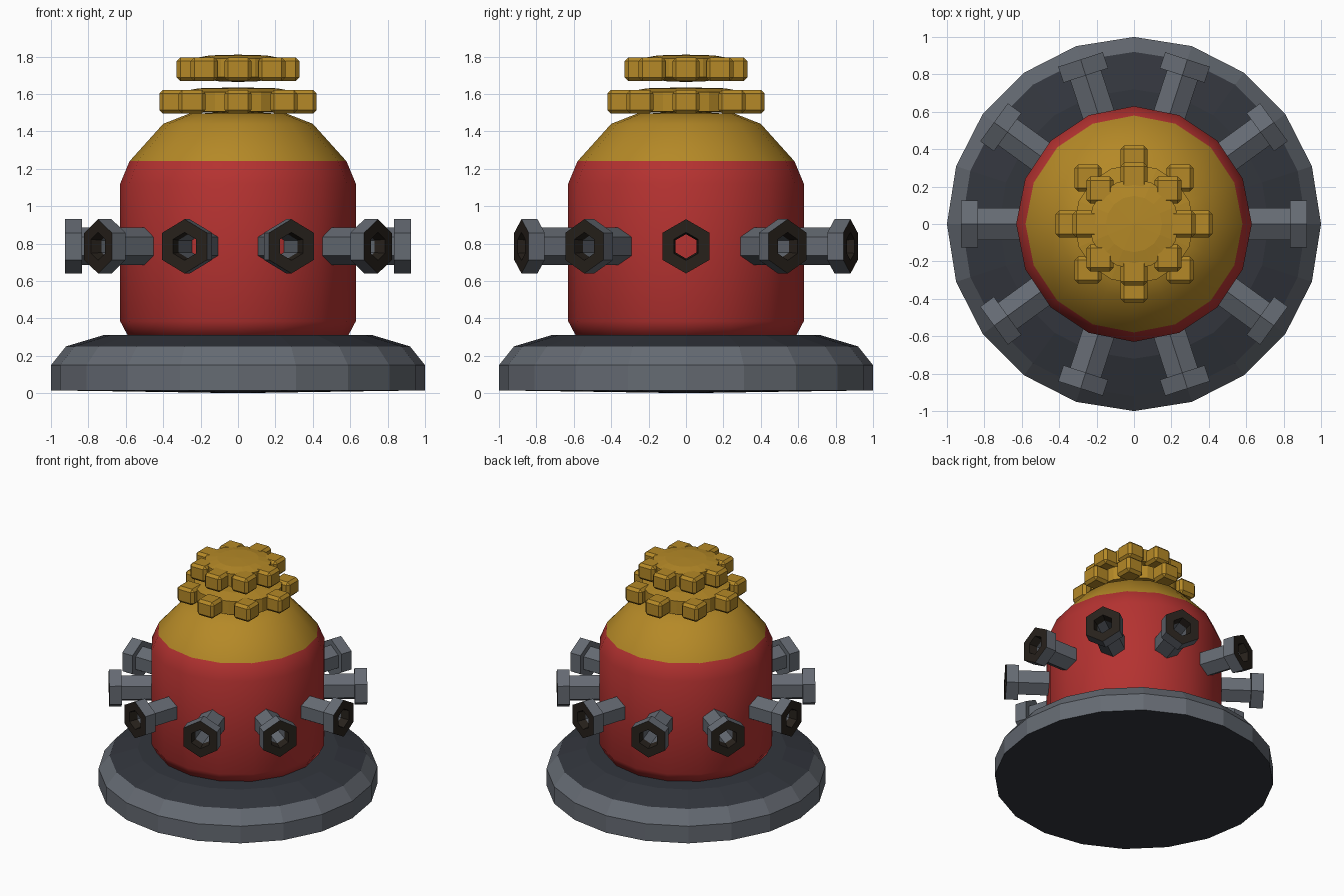
import bpy, bmesh, math
from mathutils import Matrix, Vector

if "Cube" in bpy.data.objects:
    bpy.data.objects.remove(bpy.data.objects["Cube"])


def material(name, rgb):
    m = bpy.data.materials.new(name)
    m.diffuse_color = (*rgb, 1)
    m.use_nodes = True
    m.node_tree.nodes["Principled BSDF"].inputs["Base Color"].default_value = m.diffuse_color
    return m


GREY = material("steel_grey", (0.13, 0.145, 0.17))
DARK = material("dark_steel", (0.032, 0.036, 0.046))
BLACK = material("bore_black", (0.02, 0.015, 0.011))
RED = material("red_paint", (0.46, 0.032, 0.03))
GOLD = material("gold_paint", (0.46, 0.25, 0.02))


def lathe(bm, profile, sides, slots=None, closed=False):
    """Revolve (radius, height) points about z; slots = material index per band."""
    rings = []
    for r, z in profile:
        if r == 0:
            rings.append([bm.verts.new((0, 0, z))] * sides)
        else:
            rings.append([bm.verts.new((r * math.cos(2 * math.pi * i / sides),
                                        r * math.sin(2 * math.pi * i / sides), z))
                          for i in range(sides)])
    bands = len(rings) if closed else len(rings) - 1
    for b in range(bands):
        lo, hi = rings[b], rings[(b + 1) % len(rings)]
        for i in range(sides):
            j = (i + 1) % sides
            corners = list(dict.fromkeys((lo[i], lo[j], hi[j], hi[i])))
            face = bm.faces.new(corners)
            face.material_index = slots[b] if slots else 0


def finish(bm, name, mats, smooth=False):
    bmesh.ops.recalc_face_normals(bm, faces=bm.faces)
    for f in bm.faces:
        f.smooth = smooth
    me = bpy.data.meshes.new(name)
    bm.to_mesh(me)
    bm.free()
    for m in mats:
        me.materials.append(m)
    ob = bpy.data.objects.new(name, me)
    bpy.context.collection.objects.link(ob)
    return ob


# Base flange, 20 flat sides, dark top and underside
bm = bmesh.new()
lathe(bm, [(0, 0), (0.65, 0.01), (1, 0.015), (1, 0.15), (0.92, 0.25),
           (0.72, 0.31), (0, 0.315)], 20, [1, 1, 0, 0, 1, 1])
finish(bm, "base_flange", [GREY, DARK])

# Barrel and domed cap, one smooth 16 sided shell in two colours
bm = bmesh.new()
lathe(bm, [(0, 0.30), (0.585, 0.30), (0.63, 0.385), (0.63, 1.12), (0.58, 1.24),
           (0.40, 1.44), (0.26, 1.495), (0, 1.50)], 16, [0, 0, 0, 0, 1, 1, 1])
finish(bm, "barrel_and_dome", [RED, GOLD], smooth=True)

# Ten hollow hexagonal outlets around the barrel
bm = bmesh.new()
lathe(bm, [(0.10, 0.54), (0.10, 0.835), (0.145, 0.835), (0.145, 0.925),
           (0.075, 0.925), (0.065, 0.86), (0.065, 0.54)], 6,
      [0, 0, 0, 1, 1, 0, 0], closed=True)
first = finish(bm, "outlet_01", [GREY, BLACK])
for k in range(10):
    ob = first if k == 0 else bpy.data.objects.new(f"outlet_{k + 1:02d}", first.data)
    if k:
        bpy.context.collection.objects.link(ob)
    ob.matrix_world = (Matrix.Translation((0, 0, 0.785))
                       @ Matrix.Rotation(math.radians(36 * k), 4, 'Z')
                       @ Matrix.Rotation(math.pi / 2, 4, 'Y'))


# Toothed wheels: a disc plus eight chamfered, unrotated blocks
def toothed_wheel(name, disc, reach, z):
    bm = bmesh.new()
    for k in range(8):
        a = k * math.pi / 4
        at = Vector((reach * math.cos(a), reach * math.sin(a), z))
        bmesh.ops.create_cube(bm, size=1, matrix=Matrix.Translation(at)
                              @ Matrix.Diagonal((0.145, 0.145, 0.127, 1)))
    bmesh.ops.bevel(bm, geom=bm.edges[:], offset=0.02, segments=1,
                    affect='EDGES', profile=0.5)
    lathe(bm, disc, 16)
    finish(bm, name, [GOLD])


toothed_wheel("lower_toothed_wheel",
              [(0, 1.495), (0.32, 1.505), (0.32, 1.61), (0.21, 1.63), (0, 1.635)],
              0.348, 1.558)
toothed_wheel("upper_toothed_wheel",
              [(0, 1.664), (0.10, 1.667), (0.24, 1.69), (0.24, 1.79),
               (0.15, 1.806), (0, 1.81)], 0.256, 1.732)
